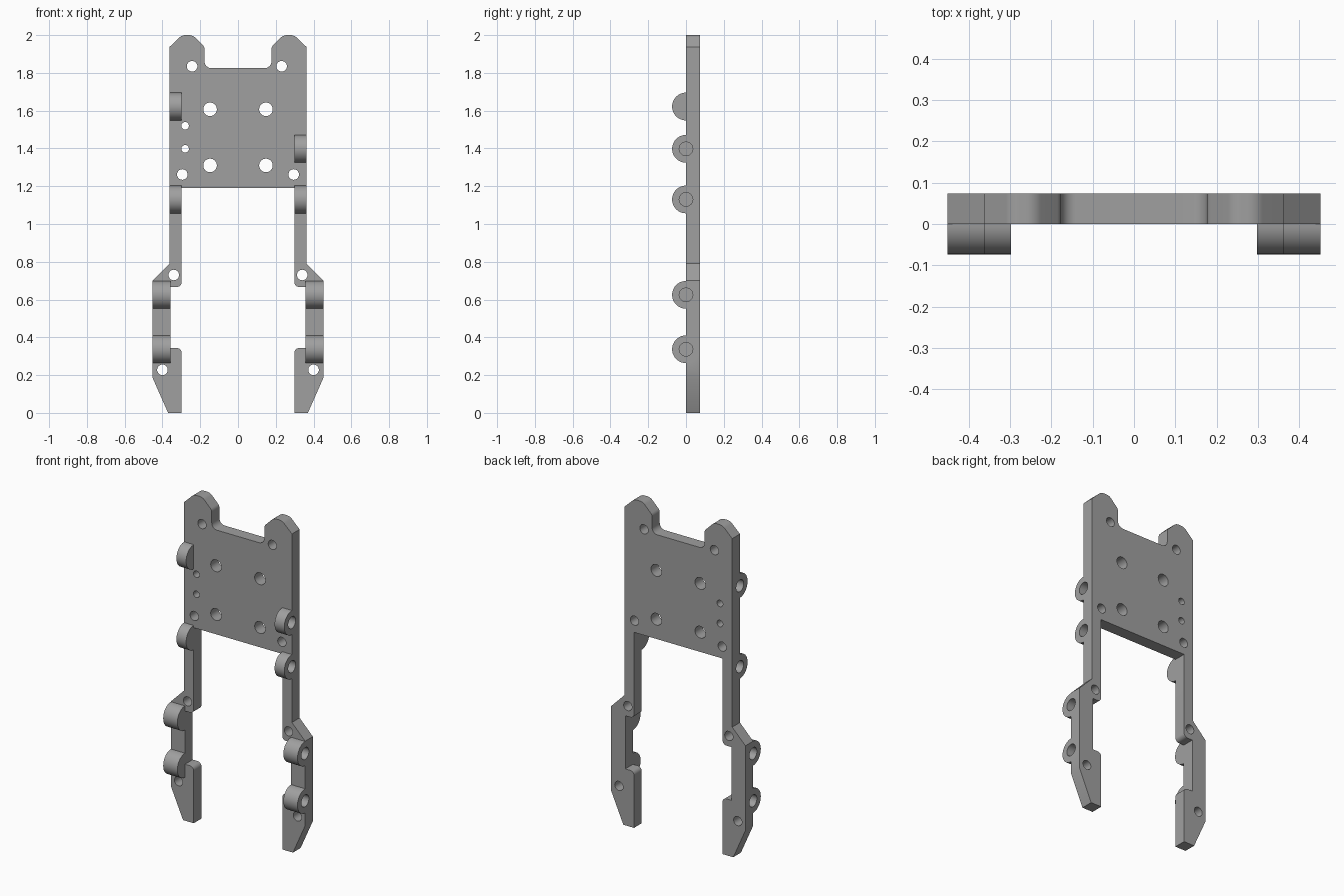
import bpy, bmesh, math
from mathutils import Matrix, Vector

cube = bpy.data.objects.get("Cube")
if cube:
    bpy.data.objects.remove(cube, do_unlink=True)

THICK = 0.074
grey = bpy.data.materials.new("plain grey")
grey.use_nodes = True
grey.diffuse_color = (0.35, 0.35, 0.35, 1)
grey.node_tree.nodes["Principled BSDF"].inputs["Base Color"].default_value = (0.35, 0.35, 0.35, 1)


def make_object(name, bm):
    bmesh.ops.recalc_face_normals(bm, faces=bm.faces)
    mesh = bpy.data.meshes.new(name)
    bm.to_mesh(mesh)
    bm.free()
    mesh.materials.append(grey)
    obj = bpy.data.objects.new(name, mesh)
    bpy.context.collection.objects.link(obj)
    return obj


def rounded(corners):
    """Turn (x, z, setback) corners into an outline with filleted corners."""
    out = []
    for i, (x, z, r) in enumerate(corners):
        p = Vector((x, z))
        if not r:
            out.append(p)
            continue
        ends = [Vector(corners[j % len(corners)][:2]) for j in (i - 1, i + 1)]
        a, b = [p + (e - p).normalized() * r for e in ends]
        # circular arc as a rational curve
        w = math.sin((a - p).angle(b - p) / 2)
        for k in range(9):
            t = k / 8
            c = ((1 - t) ** 2, 2 * t * (1 - t) * w, t * t)
            out.append((a * c[0] + p * c[1] + b * c[2]) / sum(c))
    return out


def cylinder(bm, axis, centre, radius, length, segments):
    turn = Matrix.Rotation(math.pi / 2, 4, "Y" if axis == "X" else "X")
    bmesh.ops.create_cone(bm, cap_ends=True, segments=segments, radius1=radius,
                          radius2=radius, depth=length,
                          matrix=Matrix.Translation(centre) @ turn)


def combine(target, other, operation):
    mod = target.modifiers.new(operation.title(), "BOOLEAN")
    mod.operation = operation
    mod.solver = "EXACT"
    mod.object = other
    bpy.context.view_layer.objects.active = target
    bpy.ops.object.modifier_apply(modifier=mod.name)
    bpy.data.objects.remove(other, do_unlink=True)


# Frame outline: ear, outer edge, leg, foot, then back up the inside
half = [(0.177, 1.825, 0.036), (0.177, 1.937, 0.012), (0.24, 2, 0.02), (0.297, 2, 0.02),
        (0.363, 1.937, 0), (0.363, 0.79, 0), (0.452, 0.7, 0), (0.452, 0.185, 0),
        (0.37, 0, 0), (0.298, 0, 0), (0.298, 0.343, 0.025), (0.357, 0.343, 0),
        (0.357, 0.667, 0), (0.298, 0.667, 0.025), (0.298, 1.19, 0)]
outline = rounded(half + [(-x, z, r) for x, z, r in reversed(half)])
bm = bmesh.new()
face = bm.faces.new([bm.verts.new((p.x, 0, p.y)) for p in outline])
side = bmesh.ops.extrude_face_region(bm, geom=[face])
bmesh.ops.translate(bm, vec=(0, THICK, 0),
                    verts=[v for v in side["geom"] if isinstance(v, bmesh.types.BMVert)])
frame = make_object("hinged_frame", bm)

# Hinge barrels: (sign of x, inner end, outer end, height)
barrels = [(-1, 0.298, 0.363, 1.622), (1, 0.298, 0.363, 1.398)]
for s in (-1, 1):
    barrels += [(s, 0.298, 0.363, 1.13), (s, 0.357, 0.452, 0.625), (s, 0.357, 0.452, 0.337)]

bm = bmesh.new()
for s, inner, outer, z in barrels:
    cylinder(bm, "X", (s * (inner + outer) / 2, 0, z), 0.0735, outer - inner, 48)
combine(frame, make_object("hinge_barrels", bm), "UNION")

# Blind pin holes, open on the outer ends of the barrels
bm = bmesh.new()
for s, inner, outer, z in barrels:
    start, end = inner + 0.015, outer + 0.02
    cylinder(bm, "X", (s * (start + end) / 2, 0, z), 0.036, end - start, 32)
combine(frame, make_object("pin_hole_cutter", bm), "DIFFERENCE")

# Screw holes through the plate and legs: (x, z, radius)
holes = [(-0.243, 1.835, 0.028), (0.231, 1.835, 0.028),
         (-0.28, 1.52, 0.02), (-0.28, 1.398, 0.02)]
for s in (-1, 1):
    holes += [(s * 0.148, 1.607, 0.036), (s * 0.148, 1.31, 0.036), (s * 0.295, 1.262, 0.028),
              (s * 0.34, 0.73, 0.028), (s * 0.4, 0.228, 0.028)]
bm = bmesh.new()
for x, z, r in holes:
    cylinder(bm, "Y", (x, THICK / 2, z), r, THICK * 1.5, 32)
combine(frame, make_object("screw_hole_cutter", bm), "DIFFERENCE")

# Smooth the round surfaces, keep edges sharp
bpy.ops.object.select_all(action="DESELECT")
frame.select_set(True)
bpy.context.view_layer.objects.active = frame
bpy.ops.object.shade_smooth_by_angle(angle=math.radians(30))
